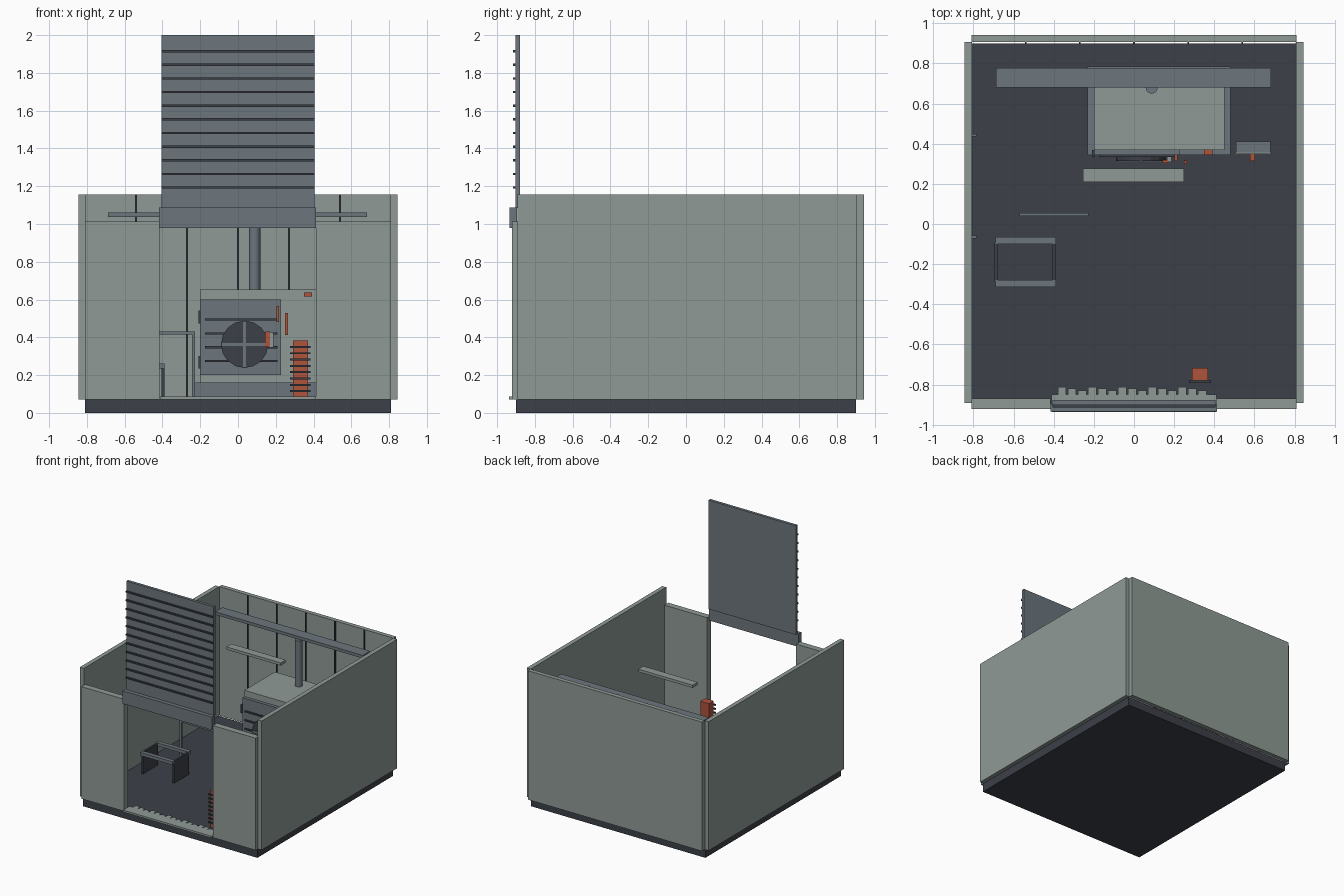
import bpy, bmesh, math
from mathutils import Matrix


def material(name, rgb):
    m = bpy.data.materials.new(name)
    m.diffuse_color = (*rgb, 1)
    return m


LIGHT = material("pale sage", (0.274, 0.323, 0.301))
GRAY = material("steel gray", (0.15, 0.181, 0.205))
DARK = material("charcoal", (0.045, 0.051, 0.065))
RED = material("rust red", (0.42, 0.087, 0.044))


def finish(name, bm, mat):
    mesh = bpy.data.meshes.new(name)
    bm.to_mesh(mesh)
    bm.free()
    mesh.materials.append(mat)
    ob = bpy.data.objects.new(name, mesh)
    bpy.context.collection.objects.link(ob)
    return ob


def boxes(name, mat, *ranges):
    """One object from boxes given as x0, x1, y0, y1, z0, z1."""
    bm = bmesh.new()
    for x0, x1, y0, y1, z0, z1 in ranges:
        m = Matrix.Translation(((x0 + x1) / 2, (y0 + y1) / 2, (z0 + z1) / 2))
        m = m @ Matrix.Diagonal((x1 - x0, y1 - y0, z1 - z0, 1))
        bmesh.ops.create_cube(bm, size=1, matrix=m)
    return finish(name, bm, mat)


def cylinder(name, mat, centre, radius, depth, sides, along_y=False):
    bm = bmesh.new()
    m = Matrix.Translation(centre)
    if along_y:
        m = m @ Matrix.Rotation(math.pi / 2, 4, 'X')
    bmesh.ops.create_cone(bm, cap_ends=True, segments=sides, radius1=radius,
                          radius2=radius, depth=depth, matrix=m)
    return finish(name, bm, mat)


# Building shell
boxes("floor_slab", DARK, (-0.81, 0.81, -0.9, 0.9, 0, 0.072))
for side, name in ((-1, "left_wall"), (1, "right_wall")):
    a, b = sorted((side * 0.808, side * 0.845))
    boxes(name, LIGHT, (a, b, -0.892, 0.906, 0.072, 1.155))
boxes("back_wall", LIGHT, (-0.81, 0.81, 0.906, 0.942, 0.072, 1.155))
boxes("front_wall", LIGHT, (-0.81, -0.415, -0.922, -0.87, 0.072, 1.013),
      (0.412, 0.81, -0.922, -0.87, 0.072, 1.013))
boxes("back_wall_seams", DARK,
      *[(x - 0.004, x + 0.004, 0.897, 0.907, 0.072, 1.155)
        for x in (-0.54, -0.27, 0, 0.27, 0.54)])

# Raised shutter door with ribs, header and sill
boxes("shutter_door", GRAY, (-0.405, 0.405, -0.902, -0.878, 1.085, 2.0))
boxes("shutter_ribs", DARK,
      *[(-0.405, 0.405, -0.915, -0.9, z - 0.006, z + 0.006)
        for z in [1.193 + 0.0722 * i for i in range(11)]])
boxes("door_header", GRAY, (-0.417, 0.413, -0.935, -0.896, 0.98, 1.088))
boxes("door_sill", LIGHT, (-0.412, 0.412, -0.937, -0.85, 0.072, 0.088))
boxes("sill_teeth", LIGHT,
      *[(-0.38 + i * 0.05, -0.338 + i * 0.05, -0.86,
         (-0.812, -0.82, -0.83)[i % 3], 0.072, 0.088) for i in range(15)])

# Ceiling beam and hanging lamp
boxes("ceiling_beam", GRAY, (-0.688, 0.683, 0.68, 0.777, 1.037, 1.062))
boxes("hanging_lamp", LIGHT, (-0.255, 0.25, 0.21, 0.276, 1.04, 1.063))

# Furnace
boxes("furnace_plinth", GRAY, (-0.232, 0.482, 0.345, 0.785, 0.072, 0.16))
boxes("furnace_body", LIGHT, (-0.2, 0.45, 0.37, 0.775, 0.16, 0.652))
boxes("furnace_door", GRAY, (-0.2, 0.228, 0.343, 0.372, 0.2, 0.6))
boxes("furnace_door_slats", DARK,
      *[(-0.175, 0.21, 0.333, 0.345, z - 0.006, z + 0.006)
        for z in (0.275, 0.348, 0.42, 0.495)])
boxes("furnace_hinges", DARK, (-0.21, -0.198, 0.335, 0.37, 0.235, 0.3),
      (-0.21, -0.198, 0.335, 0.37, 0.472, 0.543))
cylinder("furnace_hatch", DARK, (0.035, 0.33, 0.363), 0.125, 0.03, 16, True)
boxes("hatch_cross", GRAY, (-0.085, 0.155, 0.308, 0.316, 0.355, 0.371),
      (0.027, 0.043, 0.308, 0.316, 0.243, 0.483))
boxes("hatch_latch_plate", LIGHT, (0.165, 0.188, 0.31, 0.345, 0.345, 0.425))
boxes("furnace_handles", RED, (0.142, 0.17, 0.303, 0.318, 0.35, 0.43),
      (0.203, 0.216, 0.315, 0.345, 0.48, 0.565),
      (0.25, 0.265, 0.3, 0.316, 0.412, 0.53),
      (0.35, 0.392, 0.345, 0.37, 0.615, 0.638))
flue = cylinder("flue_pipe", GRAY, (0.088, 0.68, 0.843), 0.03, 0.39, 16)
for p in flue.data.polygons:
    p.use_smooth = abs(p.normal.z) < 0.5

# Control cabinet beside the furnace
boxes("control_cabinet", GRAY, (0.508, 0.68, 0.357, 0.41, 0.25, 0.6))
boxes("control_panel", LIGHT, (0.5, 0.685, 0.348, 0.357, 0.25, 0.6))
boxes("control_lever", RED, (0.578, 0.602, 0.315, 0.348, 0.4, 0.47))

# Low stand with two side plates and two rails
boxes("stand_sides", DARK, (-0.695, -0.68, -0.29, -0.09, 0.072, 0.255),
      (-0.405, -0.39, -0.29, -0.09, 0.072, 0.255))
boxes("stand_rails", GRAY, (-0.69, -0.39, -0.315, -0.28, 0.235, 0.262),
      (-0.69, -0.39, -0.1, -0.065, 0.235, 0.262))

# Free-standing frame
boxes("rack_frame", GRAY, (-0.57, -0.228, 0.04, 0.056, 0.414, 0.43),
      (-0.57, -0.555, 0.04, 0.056, 0.072, 0.414),
      (-0.243, -0.228, 0.04, 0.056, 0.072, 0.414))

# Rail on the left wall
boxes("wall_rail", GRAY, (-0.806, -0.797, -0.06, 0.44, 0.6, 0.615),
      (-0.809, -0.785, -0.072, -0.058, 0.59, 0.625),
      (-0.809, -0.785, 0.435, 0.449, 0.59, 0.625))

# Ribbed heater by the entrance
boxes("heater_body", RED, (0.29, 0.37, -0.78, -0.718, 0.072, 0.382))
boxes("heater_fins", DARK,
      *[(0.275, 0.385, -0.793, -0.778, z - 0.005, z + 0.005)
        for z in [0.115 + 0.0335 * i for i in range(8)]])
